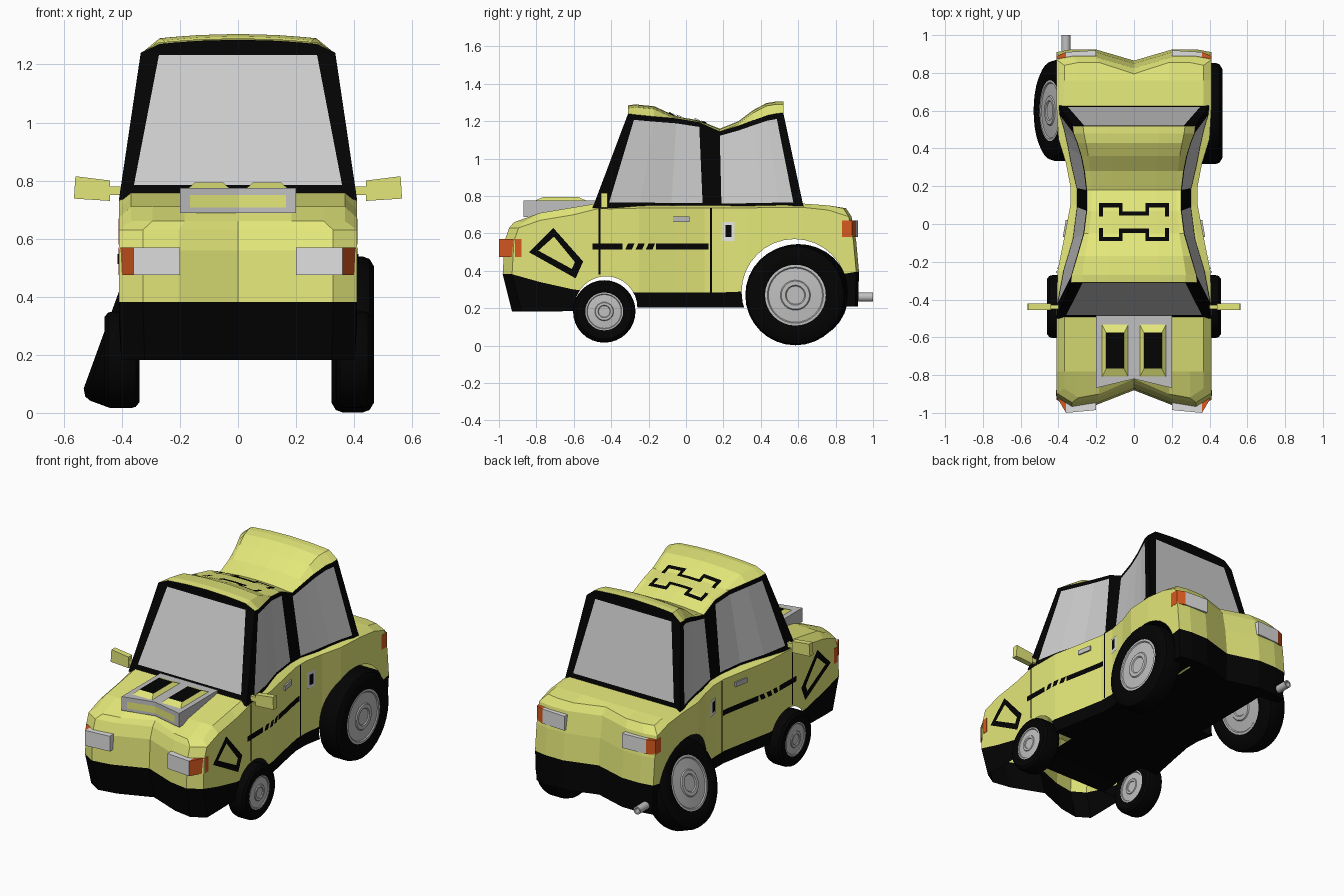
import bpy, bmesh, math
from mathutils import Matrix

if "Cube" in bpy.data.objects:
    bpy.data.objects.remove(bpy.data.objects["Cube"])


def material(name, r, g, b):
    mat = bpy.data.materials.new(name)
    mat.use_nodes = True
    mat.diffuse_color = (r, g, b, 1)
    mat.node_tree.nodes["Principled BSDF"].inputs["Base Color"].default_value = (r, g, b, 1)
    return mat


yellow = material("yellow paint", .77, .8, .19)
black = material("black trim", .001, .001, .001)
glass = material("grey glass", .6, .6, .6)
metal = material("grey metal", .53, .53, .53)
lamp = material("pale lamp", .74, .74, .74)
orange = material("orange lamp", .68, .1, .014)
white = material("white badge", .95, .95, .95)
SIDES = (("left", 1), ("right", -1))


def finish(name, bm, *mats):
    """Turn a bmesh into a named object with its materials."""
    bmesh.ops.recalc_face_normals(bm, faces=bm.faces)
    mesh = bpy.data.meshes.new(name)
    bm.to_mesh(mesh)
    bm.free()
    for mat in mats:
        mesh.materials.append(mat)
    obj = bpy.data.objects.new(name, mesh)
    bpy.context.collection.objects.link(obj)
    return obj


def interp(table, y, column, key=0):
    """Linear lookup of a column in a table of stations along y."""
    y = min(max(y, table[0][key]), table[-1][key])
    for a, b in zip(table, table[1:]):
        if y <= b[key]:
            t = (y - a[key]) / (b[key] - a[key])
            return a[column] + t * (b[column] - a[column])


def lattice(name, counts, place, paint, mats):
    """Skin of a box grid; place() positions points, paint() colours cells."""
    bm, cache = bmesh.new(), {}

    def vert(key):
        if key not in cache:
            cache[key] = bm.verts.new(place(*key))
        return cache[key]

    for axis in range(3):
        a, b = [n for n in range(3) if n != axis]
        for side in (0, counts[axis]):
            for i in range(counts[a]):
                for j in range(counts[b]):
                    corners = []
                    for di, dj in ((0, 0), (1, 0), (1, 1), (0, 1)):
                        key = [side] * 3
                        key[a], key[b] = i + di, j + dj
                        corners.append(vert(tuple(key)))
                    bm.faces.new(corners).material_index = paint(axis, side, i, j)
    return finish(name, bm, *mats)


def prism(name, outline, axis, low, high, mat):
    """Extrude a 2D outline along an axis."""
    def point(p, depth):
        p = list(p)
        p.insert(axis, depth)
        return p
    bm = bmesh.new()
    rings = [[bm.verts.new(point(p, d)) for p in outline] for d in (low, high)]
    for ring in rings:
        bm.faces.new(ring)
    for n in range(len(outline)):
        m = (n + 1) % len(outline)
        bm.faces.new((rings[0][n], rings[0][m], rings[1][m], rings[1][n]))
    return finish(name, bm, mat)


def patches(name, quads, mat):
    """Thin painted detail made of loose quads."""
    bm = bmesh.new()
    for quad in quads:
        bm.faces.new([bm.verts.new(p) for p in quad])
    return finish(name, bm, mat)


def lathe(name, profile, mat, location, tilt=0, turn=0):
    """Spin a (radius, x) profile around the x axis."""
    bm = bmesh.new()
    verts = [bm.verts.new((x, 0, r)) for r, x in profile]
    edges = [bm.edges.new(pair) for pair in zip(verts, verts[1:])]
    bmesh.ops.spin(bm, geom=verts + edges, cent=(0, 0, 0), axis=(1, 0, 0),
                   angle=math.tau, steps=32, use_duplicate=False)
    bmesh.ops.remove_doubles(bm, verts=bm.verts, dist=.0005)
    bm.transform(Matrix.Translation(location) @ Matrix.Rotation(tilt, 4, 'Y') @ Matrix.Rotation(turn, 4, 'Z'))
    obj = finish(name, bm, mat)
    bpy.context.view_layer.objects.active = obj
    obj.select_set(True)
    bpy.ops.object.shade_smooth_by_angle(angle=math.radians(35))
    obj.select_set(False)
    return obj


# Body shell: y, half width, bottom, black line, shoulder, top
BODY = [(-.96, .41, .182, .382, .63, .66), (-.78, .41, .182, .34, .67, .71),
        (-.6, .41, .185, .3, .7, .74), (-.48, .41, .2, .29, .73, .76),
        (-.25, .405, .205, .285, .735, .75), (-.05, .365, .205, .285, .735, .75),
        (.1, .337, .205, .285, .735, .75), (.2, .337, .205, .285, .735, .75),
        (.32, .36, .205, .29, .735, .75), (.45, .4, .205, .3, .74, .75),
        (.62, .41, .205, .33, .74, .76), (.76, .41, .205, .37, .725, .75),
        (.9, .41, .21, .395, .69, .735)]
COLUMNS = (-1, -.8, -.5, 0, .5, .8, 1)
NOSE = (-.93, -.98, -.97, -.945, -.92)
TAIL = (.92, .925, .91, .885, .855)
NOSE_DENT = (.05, 0, .02, .1, .02, 0, .05)
TAIL_DENT = (.015, 0, 0, .06, 0, 0, .015)


def place_body(i, j, k):
    y, half, low, line, shoulder, top = BODY[j]
    z = (low, line, .56, shoulder, top)[k]
    x = COLUMNS[i] * half * (.98, 1, 1, 1, .9)[k]
    if j == 0:
        y = NOSE[k] + NOSE_DENT[i]
    elif j == len(BODY) - 1:
        y = TAIL[k] - TAIL_DENT[i]
    return x, y, z


def paint_body(axis, side, i, j):
    """Black sill and floor; the floor under the nose is marked as open."""
    if axis == 2:
        return 0 if side else 2 if j < 2 else 1
    return int(j == 0)


body = lattice("body_shell", (6, len(BODY) - 1, 4), place_body, paint_body, (yellow, black, metal))

# Wheel arches cut into the sides, leaving an open hollow shell
for side, s in SIDES:
    for y, z, radius in ((-.428, .203, .168), (.58, .287, .283)):
        cutter = lathe("arch_cutter", [(0, s * .27), (radius, s * .27), (radius, s * .6), (0, s * .6)],
                       yellow, (0, y, z))
        for mat in (black, metal):
            cutter.data.materials.append(mat)
        for face in cutter.data.polygons:
            face.material_index = 2
        cut = body.modifiers.new("arch", 'BOOLEAN')
        cut.operation, cut.solver, cut.object = 'DIFFERENCE', 'EXACT', cutter
        bpy.context.view_layer.objects.active = body
        bpy.ops.object.modifier_apply(modifier=cut.name)
        bpy.data.objects.remove(cutter)
shell = bmesh.new()
shell.from_mesh(body.data)
bmesh.ops.delete(shell, geom=[f for f in shell.faces if f.material_index == 2], context='FACES')
for face in shell.faces:
    face.smooth = False
shell.to_mesh(body.data)
shell.free()
body.data.materials.pop(index=2)

# Cabin: belt y, head y, belt half, head half, head z, roof half, roof z
CABIN = [(-.5, -.31, .41, .335, 1.24, .27, 1.285), (-.42, -.27, .405, .33, 1.235, .275, 1.29),
         (-.25, -.17, .375, .3, 1.225, .26, 1.28), (-.08, -.05, .325, .265, 1.215, .24, 1.225),
         (.09, .07, .303, .25, 1.195, .225, 1.205), (.19, .18, .305, .25, 1.145, .225, 1.16),
         (.32, .28, .335, .262, 1.175, .232, 1.2), (.41, .36, .352, .278, 1.205, .242, 1.26),
         (.5, .43, .372, .3, 1.23, .255, 1.297),
         (.58, .48, .395, .32, 1.24, .265, 1.305), (.63, .52, .4, .325, 1.245, .27, 1.305)]
BELT, CROWN = .735, .015


def place_cabin(i, j, k):
    yb, yh, belt, head, zh, roof, zr = CABIN[j]
    pane = (.89, .89, .81, .81, .85)[k]
    u = (-1, -pane, -.5, 0, .5, pane, 1)[i]
    if k == 4:
        return u * roof, yh, zr - CROWN * u * u
    end = j in (0, len(CABIN) - 1)
    t = (0, .1 if end else .06, .985 if end else .945, 1)[k]
    return u * (belt + t * (head - belt)), yb + t * (yh - yb), BELT + t * (zh - BELT)


def paint_cabin(axis, side, i, j):
    if axis == 2:
        return 0 if side else 1
    if axis == 0:
        return 0 if j == 3 else 2 if j == 1 and i not in (0, 4, 9) else 1
    return 2 if j == 1 and 0 < i < 5 else 1


lattice("cabin", (6, len(CABIN) - 1, 4), place_cabin, paint_cabin, (yellow, black, glass))

# Roof bracket trim laid on the saddle
trim = []
for sx in (1, -1):
    for sy in (1, -1):
        for x0, x1, y0, y1 in ((.06, .185, .078, .1), (0, .08, .035, .057), (.06, .08, .035, .1), (.163, .185, .03, .1)):
            trim.append([(sx * x, sy * y + .01, interp(CABIN, sy * y + .01, 6, 1) - CROWN * (x / .225) ** 2 + .006)
                         for x, y in ((x0, y0), (x1, y0), (x1, y1), (x0, y1))])
patches("roof_trim", trim, black)


# Wheels: tyre plus hub with raised rings on both faces
def wheel(name, x, y, z, radius, width, tilt=0):
    half = width / 2
    tyre = [(.6, -.9), (.7, -1), (.88, -1), (.97, -.8), (1, -.5), (1, .5), (.97, .8), (.88, 1), (.7, 1), (.6, .9)]
    face = [(.63, .9), (.56, .92), (.54, .84), (.3, .9), (.28, .98), (.2, .98), (.18, .9), (0, .9)]
    hub = [(r, -w) for r, w in reversed(face)] + face
    for part, outline, mat in (("tyre", tyre, black), ("hub", hub, metal)):
        lathe(name + "_" + part, [(r * radius, w * half) for r, w in outline], mat, (x, y, z), tilt)


wheel("front_left", .4, -.437, .183, .167, .12)
wheel("front_right", -.4, -.437, .183, .167, .12)
wheel("rear_left", .395, .585, .27, .268, .145)
wheel("rear_right", -.383, .6, .28, .267, .145, math.radians(20))
lathe("exhaust_pipe", [(0, -.1), (.024, -.1), (.024, .1), (.016, .1), (.016, .06), (0, .06)],
      metal, (-.36, .9, .26), 0, math.pi / 2)

# Hood scoop with a notched front, an intake and two raised vents
prism("hood_scoop", [(-.2, -.48), (.2, -.48), (.2, -.868), (0, -.82), (-.2, -.868)], 2, .688, .775, metal)


def ring(x, z, inset):
    return [(x - .07 + inset, -.81 + inset * 2, z), (x + .07 - inset, -.81 + inset * 2, z),
            (x + .07 - inset, -.53 - inset * 2, z), (x - .07 + inset, -.53 - inset * 2, z)]


for side, s in SIDES:
    patches(side + "_intake", [[(0, -.824, .707), (s * .165, -.864, .707), (s * .165, -.864, .75), (0, -.824, .75)]], yellow)
    outer, inner = ring(s * .1, .774, 0), ring(s * .1, .794, .022)
    patches(side + "_vent_rim", [[outer[n], outer[n - 1], inner[n - 1], inner[n]] for n in range(4)], yellow)
    patches(side + "_vent_hole", [inner], black)

# Lamps, mirrors and side details, repeated on both sides
for side, s in SIDES:
    def flip(points):
        return [(s * x, other) for x, other in points]

    def on_side(points, lift=.005):
        return [(s * (interp(BODY, y, 1) + lift), y, z) for y, z in points]

    def band(start, end, low, high, slant=0):
        steps = max(1, round((end - start) / .03))
        ys = [start + (end - start) * n / steps for n in range(steps + 1)]
        return [on_side([(a, low), (b, low), (b + slant, high), (a + slant, high)]) for a, b in zip(ys, ys[1:])]

    prism(side + "_headlamp", flip([(.2, -.88), (.2, -.985), (.36, -1), (.36, -.88)]), 2, .475, .57, lamp)
    prism(side + "_front_signal", flip([(.36, -.88), (.36, -1), (.412, -.91), (.412, -.88)]), 2, .475, .57, orange)
    prism(side + "_tail_lamp", flip([(.2, .85), (.2, .92), (.36, .91), (.36, .83)]), 2, .58, .67, lamp)
    prism(side + "_rear_signal", flip([(.36, .835), (.36, .91), (.4115, .888), (.4115, .835)]), 2, .58, .67, orange)
    prism(side + "_mirror", flip([(.44, .73), (.565, .738), (.56, .815), (.44, .8)]), 1, -.455, -.42, yellow)
    prism(side + "_mirror_stem", flip([(.39, .75), (.45, .75), (.45, .78), (.39, .78)]), 1, -.45, -.43, yellow)
    handle = interp(BODY, -.02, 1)
    prism(side + "_door_handle", flip([(handle - .02, -.07), (handle + .018, -.07), (handle + .002, .02), (handle - .03, .02)]),
          2, .66, .69, metal)

    stripe = band(-.5, -.34, .513, .547) + band(-.16, .12, .513, .547)
    for start in (-.325, -.27, -.215):
        stripe += band(start, start + .035, .513, .547, .015)
    patches(side + "_stripe", stripe, black)
    patches(side + "_door_seams", band(-.467, -.457, .38, .735) + band(.128, .138, .285, .735), black)

    outer = on_side([(-.84, .5), (-.71, .63), (-.55, .45), (-.59, .36)])
    inner = on_side([(-.79, .508), (-.706, .583), (-.594, .447), (-.61, .41)])
    patches(side + "_fender_frame", [[outer[n], outer[n - 1], inner[n - 1], inner[n]] for n in range(4)], black)
    patches(side + "_badge", band(.195, .26, .56, .66), white)
    patches(side + "_badge_centre", [on_side([(.212, .58), (.243, .58), (.243, .645), (.212, .645)], .009)], black)
